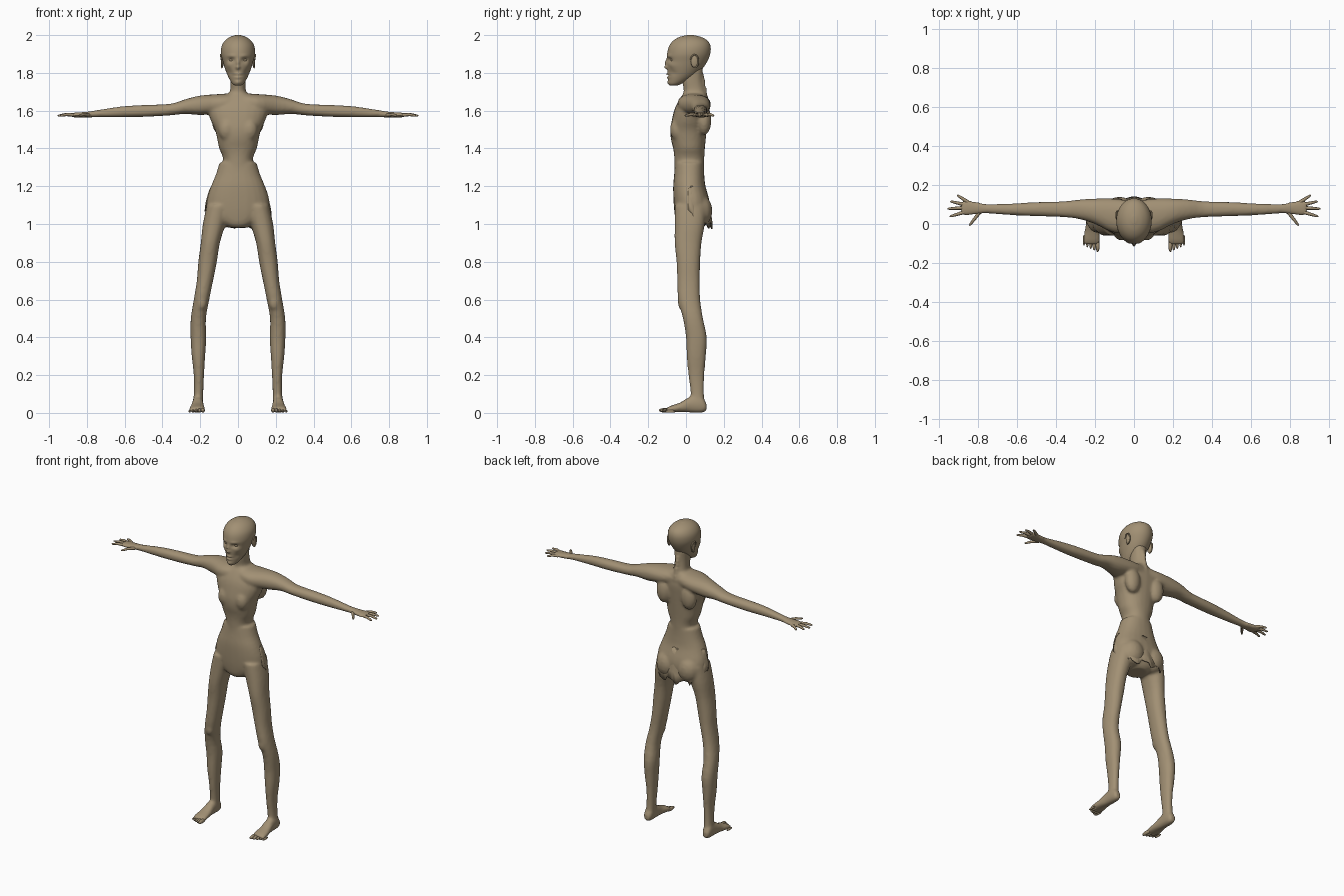
import bpy, bmesh, math, random
from mathutils import Vector

random.seed(4)
skin = bpy.data.materials.new("weathered_skin")
skin.diffuse_color = (0.36, 0.28, 0.175, 1)


def finish(name, bm):
    bmesh.ops.recalc_face_normals(bm, faces=bm.faces)
    me = bpy.data.meshes.new(name)
    for f in bm.faces:
        f.smooth = True
    bm.to_mesh(me)
    bm.free()
    me.materials.append(skin)
    ob = bpy.data.objects.new(name, me)
    bpy.context.collection.objects.link(ob)
    return ob


def smooth_path(pts, steps):
    # Catmull-Rom through the stations
    out = []
    for i in range(len(pts) - 1):
        p0, p1, p2, p3 = (pts[max(i - 1, 0)], pts[i], pts[i + 1], pts[min(i + 2, len(pts) - 1)])
        for k in range(steps):
            t = k / steps
            out.append([0.5 * (2 * b + (c - a) * t + (2 * a - 5 * b + 4 * c - d) * t * t
                               + (3 * b - a - 3 * c + d) * t ** 3)
                        for a, b, c, d in zip(p0, p1, p2, p3)])
    return out + [list(pts[-1])]


def loft(bm, axis, stations, side=1, segs=24, steps=3, power=0.9):
    # station = position on axis, then low/high extents on the two other axes
    rings = []
    for t, a0, a1, b0, b1 in smooth_path(stations, steps):
        ring = []
        for k in range(segs):
            c, s = math.cos(2 * math.pi * k / segs), math.sin(2 * math.pi * k / segs)
            a = (a0 + a1) / 2 + (a1 - a0) / 2 * math.copysign(abs(c) ** power, c)
            b = (b0 + b1) / 2 + (b1 - b0) / 2 * math.copysign(abs(s) ** power, s)
            x, y, z = {'x': (t, a, b), 'y': (a, t, b), 'z': (a, b, t)}[axis]
            ring.append(bm.verts.new((side * x, y, z)))
        rings.append(ring)
    for r, q in zip(rings, rings[1:]):
        for k in range(segs):
            n = (k + 1) % segs
            bm.faces.new((r[k], r[n], q[n], q[k]))
    bm.faces.new(rings[0])
    bm.faces.new(rings[-1])


def blob(bm, centre, size, segs=16):
    made = bmesh.ops.create_uvsphere(bm, u_segments=segs, v_segments=segs // 2 + 2, radius=1)
    for v in made['verts']:
        v.co = Vector(centre) + Vector([a * b for a, b in zip(v.co, size)])


def tube(name, pts, radii, depth=0.01):
    cu = bpy.data.curves.new(name, 'CURVE')
    cu.dimensions = '3D'
    cu.bevel_depth = depth
    cu.bevel_resolution = 2
    cu.use_fill_caps = True
    sp = cu.splines.new('POLY')
    sp.points.add(len(pts) - 1)
    for p, co, r in zip(sp.points, pts, radii):
        p.co = (*co, 1)
        p.radius = r
    cu.materials.append(skin)
    bpy.context.collection.objects.link(bpy.data.objects.new(name, cu))


# Body: torso, pelvis, neck, arms, legs and feet fused into one skin
bm = bmesh.new()
loft(bm, 'z', [(1.26, -.075, .075, -.06, .095), (1.35, -.08, .08, -.062, .097),
               (1.40, -.10, .10, -.068, .10), (1.45, -.11, .11, -.08, .105),
               (1.50, -.122, .122, -.083, .11), (1.55, -.145, .145, -.075, .115),
               (1.61, -.16, .16, -.06, .12), (1.66, -.13, .13, -.035, .115),
               (1.69, -.06, .06, -.015, .105)])
loft(bm, 'z', [(1.325, -.098, .098, -.058, .095), (1.26, -.118, .118, -.063, .097),
               (1.2, -.143, .143, -.068, .103), (1.12, -.167, .167, -.066, .125),
               (1.05, -.155, .155, -.06, .125), (1.0, -.09, .09, -.05, .11),
               (.98, -.05, .05, -.03, .09)])
loft(bm, 'z', [(1.64, -.07, .07, -.03, .115), (1.70, -.043, .043, -.012, .10),
               (1.76, -.041, .041, -.02, .088), (1.83, -.045, .045, -.01, .09)])
for s in (-1, 1):
    loft(bm, 'x', [(0, -.03, .115, 1.60, 1.695), (.1, -.045, .13, 1.585, 1.688),
                   (.2, 0, .13, 1.577, 1.68), (.28, .025, .125, 1.583, 1.66),
                   (.36, .035, .116, 1.575, 1.636), (.5, .04, .112, 1.567, 1.63),
                   (.62, .045, .105, 1.565, 1.622), (.75, .054, .102, 1.565, 1.602),
                   (.8, .05, .112, 1.564, 1.594), (.86, .043, .122, 1.564, 1.59),
                   (.885, .05, .115, 1.568, 1.587)], s)
    loft(bm, 'z', [(1.1, .04, .165, -.06, .11), (1.0, .066, .186, -.06, .10),
                   (.9, .096, .197, -.06, .082), (.8, .112, .21, -.05, .075),
                   (.7, .132, .218, -.046, .073), (.6, .152, .234, -.042, .075),
                   (.5, .17, .25, -.016, .09), (.4, .168, .251, 0, .11),
                   (.3, .174, .245, .004, .105), (.2, .18, .234, .013, .097),
                   (.1, .184, .234, .025, .095), (.03, .185, .24, .02, .105)], s)
    loft(bm, 'y', [(.108, .193, .232, .01, .05), (.08, .184, .24, .0, .09),
                   (.02, .183, .243, .002, .085), (-.03, .178, .252, .004, .055),
                   (-.08, .173, .26, .002, .038), (-.105, .178, .258, .004, .026)], s)
    blob(bm, (s * .075, .075, 1.07), (.075, .065, .085))         # buttock
    blob(bm, (s * .09, .095, 1.55), (.05, .04, .08))             # shoulder blade
    blob(bm, (s * .06, -.045, 1.5), (.045, .04, .06))            # chest
    blob(bm, (s * .192, -.012, .585), (.03, .032, .045))         # kneecap
for i in range(7):                                               # nape vertebrae
    blob(bm, (0, .085 + .004 * i, 1.785 - .023 * i), (.014, .014, .011))
body = finish("body", bm)
rm = body.modifiers.new("fuse", 'REMESH')
rm.mode = 'VOXEL'
rm.voxel_size = .009
rm.use_smooth_shade = True
sm = body.modifiers.new("soften", 'SMOOTH')
sm.factor = .5
sm.iterations = 4

# Head: lofted skull, then features pushed in and out of the face
bm = bmesh.new()
loft(bm, 'z', [(1.733, -.016, .016, -.085, -.045), (1.745, -.032, .032, -.092, -.015),
               (1.78, -.052, .052, -.094, .045), (1.82, -.068, .068, -.098, .085),
               (1.86, -.08, .08, -.10, .112), (1.90, -.09, .09, -.10, .128),
               (1.94, -.087, .087, -.09, .13), (1.97, -.07, .07, -.068, .115),
               (1.99, -.043, .043, -.035, .08), (2.0, -.012, .012, .005, .04)],
     segs=80, steps=6, power=1)
bumps = [(0, 1.852, .008, .018, .012), (0, 1.829, .011, .008, .016),
         (0, 1.793, .018, .005, .010), (0, 1.776, .016, .005, .010),
         (0, 1.785, .022, .003, -.008), (0, 1.75, .016, .01, .006)]
for s in (-1, 1):
    bumps += [(s * .035, 1.868, .016, .011, -.014), (s * .035, 1.89, .02, .007, .005),
              (s * .053, 1.84, .015, .014, .006), (s * .045, 1.8, .014, .016, -.007)]
for v in bm.verts:
    if v.co.y < -.005:
        x, z = v.co.x, v.co.z
        v.co.y -= sum(h * math.exp(-((x - bx) / sx) ** 2 - ((z - bz) / sz) ** 2)
                      for bx, bz, sx, sz, h in bumps)
finish("head", bm)

for s, side in ((-1, "right"), (1, "left")):
    # Eyes
    bm = bmesh.new()
    blob(bm, (s * .035, -.069, 1.868), (.014, .013, .009))
    finish(side + "_eye", bm)
    # Ears: shell with a raised rim
    bm = bmesh.new()
    blob(bm, (s * .083, .045, 1.862), (.008, .02, .034))
    finish(side + "_ear", bm)
    rim = [(s * (.086 + .006 * max(0, math.sin(a))), .045 + .021 * math.cos(a), 1.862 + .034 * math.sin(a))
           for a in [math.radians(-100 + 24 * k) for k in range(12)]]
    tube(side + "_ear_rim", rim, [.4] * 12)
    # Fingers and thumb: knuckle and tip in plan
    for i, (x0, y0, x1, y1) in enumerate([(.85, .112, .905, .148), (.87, .1, .94, .116),
                                          (.87, .083, .955, .078), (.87, .06, .943, .038),
                                          (.79, .06, .842, -.008)]):
        a, b = Vector((s * x0, y0, 1.577)), Vector((s * x1, y1, 1.574))
        mid = a.lerp(b, .5) + Vector((0, 0, .004))
        tube(f"{side}_finger_{i + 1}", [a, mid, a.lerp(b, .9), b], [1, .8, .6, .25])
    # Toes, largest on the inside
    for i in range(5):
        bm = bmesh.new()
        r = .0125 - .0013 * i
        blob(bm, (s * (.186 + .0175 * i), -.108 + .006 * i, r + .001), (r * .85, .036 - .002 * i, r), 12)
        finish(f"{side}_toe_{i + 1}", bm)

# Ragged cloth hanging over the back of the hips
bm = bmesh.new()
cols = []
for k in range(37):
    a = math.radians(-5 + 190 * k / 36)
    back = max(0, math.sin(a))
    hem = 1.09 - .1 * back ** .6 + random.uniform(-.025, .022)
    col = []
    for j in range(5):
        t = j / 4
        z = 1.2 + (hem - 1.2) * t
        flare = .004 * math.sin(a * 9) * t
        col.append(bm.verts.new(((.142 + .034 * t ** .7 + flare) * math.cos(a),
                                 .02 + (.083 + .034 * t ** .7 + flare) * math.sin(a), z)))
    cols.append(col)
for c, d in zip(cols, cols[1:]):
    for j in range(4):
        bm.faces.new((c[j], d[j], d[j + 1], c[j + 1]))
rag = finish("hip_rag", bm)
rag.modifiers.new("thickness", 'SOLIDIFY').thickness = .005
